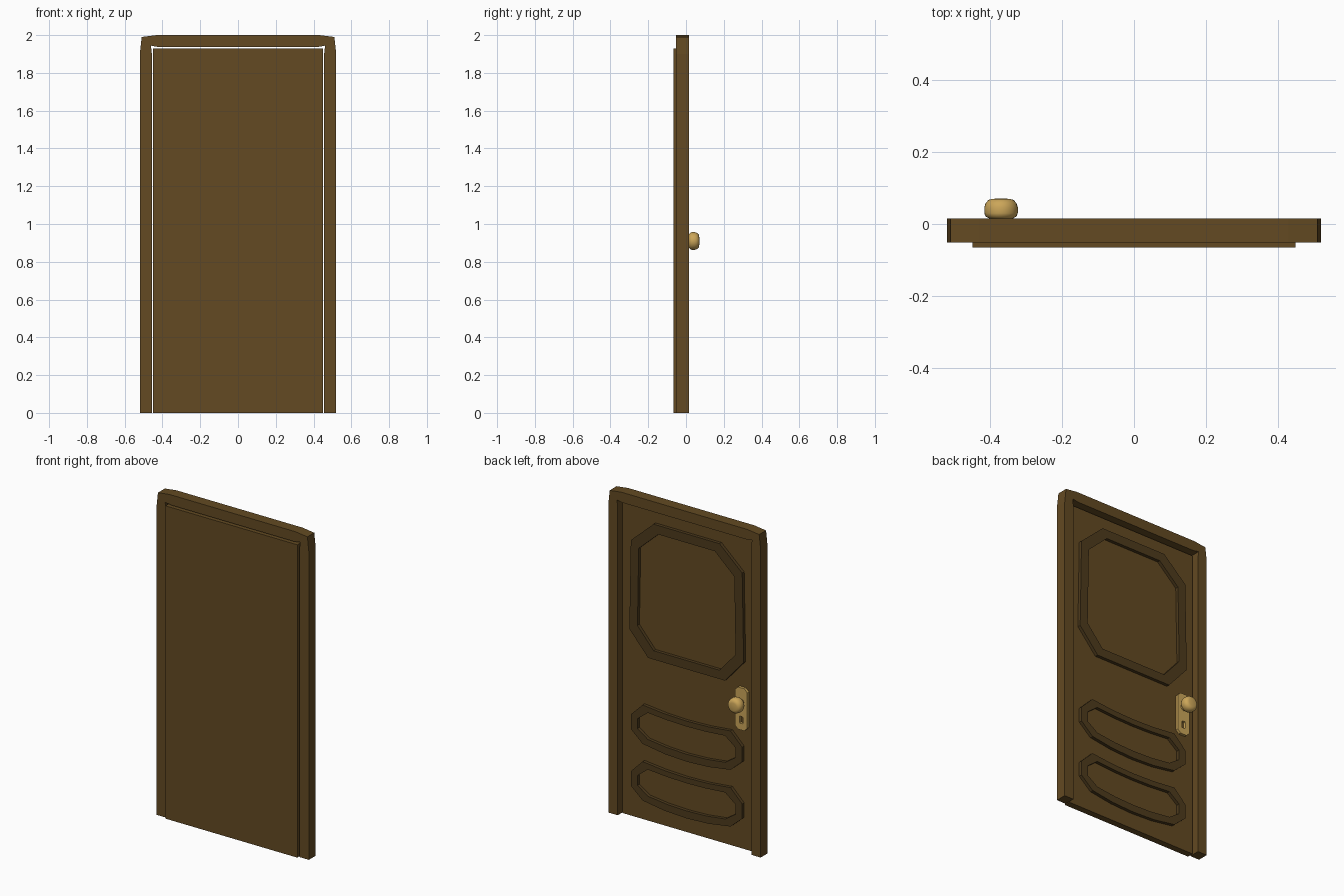
import bpy, bmesh, math
from mathutils import Vector

if "Cube" in bpy.data.objects:
    bpy.data.objects.remove(bpy.data.objects["Cube"])


def material(name, rgb):
    m = bpy.data.materials.new(name)
    m.diffuse_color = (*rgb, 1)
    m.use_nodes = True
    m.node_tree.nodes["Principled BSDF"].inputs["Base Color"].default_value = m.diffuse_color
    return m


WOOD = material("wood", (0.125, 0.068, 0.016))
TRIM = material("dark_wood", (0.075, 0.043, 0.012))
BRASS = material("brass", (0.60, 0.38, 0.10))


def finish(name, bm, mat):
    bmesh.ops.recalc_face_normals(bm, faces=bm.faces)
    me = bpy.data.meshes.new(name)
    bm.to_mesh(me)
    bm.free()
    ob = bpy.data.objects.new(name, me)
    bpy.context.collection.objects.link(ob)
    me.materials.append(mat)
    return ob


def mirrored(half):
    """Half outline (x >= 0) to full outline, keeping points on x = 0 single."""
    return half + [(-x, z) for x, z in reversed(half) if x > 0]


def band(name, outer, inner, y0, y1, mat, closed=True):
    """Solid strip between two outlines in the xz plane."""
    bm = bmesh.new()
    rings = [[bm.verts.new((x, y, z)) for x, z in pts]
             for pts, y in ((outer, y0), (outer, y1), (inner, y1), (inner, y0))]
    n = len(outer)
    for i in range(n if closed else n - 1):
        j = (i + 1) % n
        for k in range(4):
            a, b = rings[k], rings[(k + 1) % 4]
            bm.faces.new((a[i], a[j], b[j], b[i]))
    if not closed:
        for i in (0, n - 1):
            bm.faces.new([r[i] for r in rings])
    return finish(name, bm, mat)


def moulding(name, half, cz, width):
    """Raised panel moulding on the door face; outline is relative to cz."""
    outer = mirrored(half)
    hx = max(x for x, z in outer)
    hz = max(abs(z) for x, z in outer)
    inner = [(x * (1 - width / hx), z * (1 - width / hz)) for x, z in outer]
    lift = lambda pts: [(x, z + cz) for x, z in pts]
    return band(name, lift(outer), lift(inner), -0.028, -0.005, TRIM)


def lathe(name, profile, cx, cz, mat, seg=24):
    """Revolve (radius, y) profile around a y axis."""
    bm = bmesh.new()
    vs = [bm.verts.new((cx + r, y, cz)) for r, y in profile]
    es = [bm.edges.new(p) for p in zip(vs, vs[1:])]
    bmesh.ops.spin(bm, geom=vs + es, cent=Vector((cx, 0, cz)), axis=(0, 1, 0),
                   angle=math.tau, steps=seg)
    bmesh.ops.remove_doubles(bm, verts=bm.verts, dist=1e-5)
    ob = finish(name, bm, mat)
    bpy.context.view_layer.objects.active = ob
    ob.select_set(True)
    bpy.ops.object.shade_smooth_by_angle(angle=math.radians(40))
    ob.select_set(False)
    return ob


# door frame: open at the bottom, with slightly eased top corners
band("door_frame",
     mirrored([(0.52, 0), (0.52, 1.90), (0.51, 1.99), (0.43, 2.0)]),
     mirrored([(0.456, 0), (0.456, 1.90), (0.461, 1.944), (0.42, 1.937)]),
     -0.052, 0.015, WOOD, closed=False)

# door slab
bm = bmesh.new()
bmesh.ops.create_cube(bm, size=1)
for v in bm.verts:
    v.co = (v.co.x * 0.90, v.co.y * 0.04 - 0.045, (v.co.z + 0.5) * 1.93)
finish("door_slab", bm, WOOD)

# panel mouldings
moulding("upper_moulding",
         [(0.225, 0.42), (0.38, 0.28), (0.39, -0.27), (0.262, -0.415)], 1.43, 0.055)
for name, cz in (("middle_moulding", 0.59), ("lower_moulding", 0.24)):
    moulding(name, [(0, 0.105), (0.15, 0.11), (0.30, 0.125), (0.38, 0.045), (0.38, -0.045),
                    (0.30, -0.115), (0.15, -0.138), (0, -0.145)], cz, 0.046)

# lock plate with keyhole
KX = -0.37


def chamfered(hx, hz, c, cz):
    half = [(hx - c, hz), (hx, hz - c), (hx, c - hz), (hx - c, -hz)]
    return [(x + KX, z + cz) for x, z in mirrored(half)]


band("lock_plate", chamfered(0.042, 0.13, 0.02, 0.868), chamfered(0.012, 0.022, 0.003, 0.80),
     -0.028, -0.008, BRASS)

# knob on a short neck
lathe("door_knob", [(0, -0.02), (0.02, -0.02), (0.02, 0.008), (0.034, 0.016), (0.043, 0.021),
                    (0.0465, 0.030), (0.0465, 0.047), (0.043, 0.058), (0.035, 0.067),
                    (0.024, 0.070), (0, 0.071)], KX, 0.91, BRASS)
